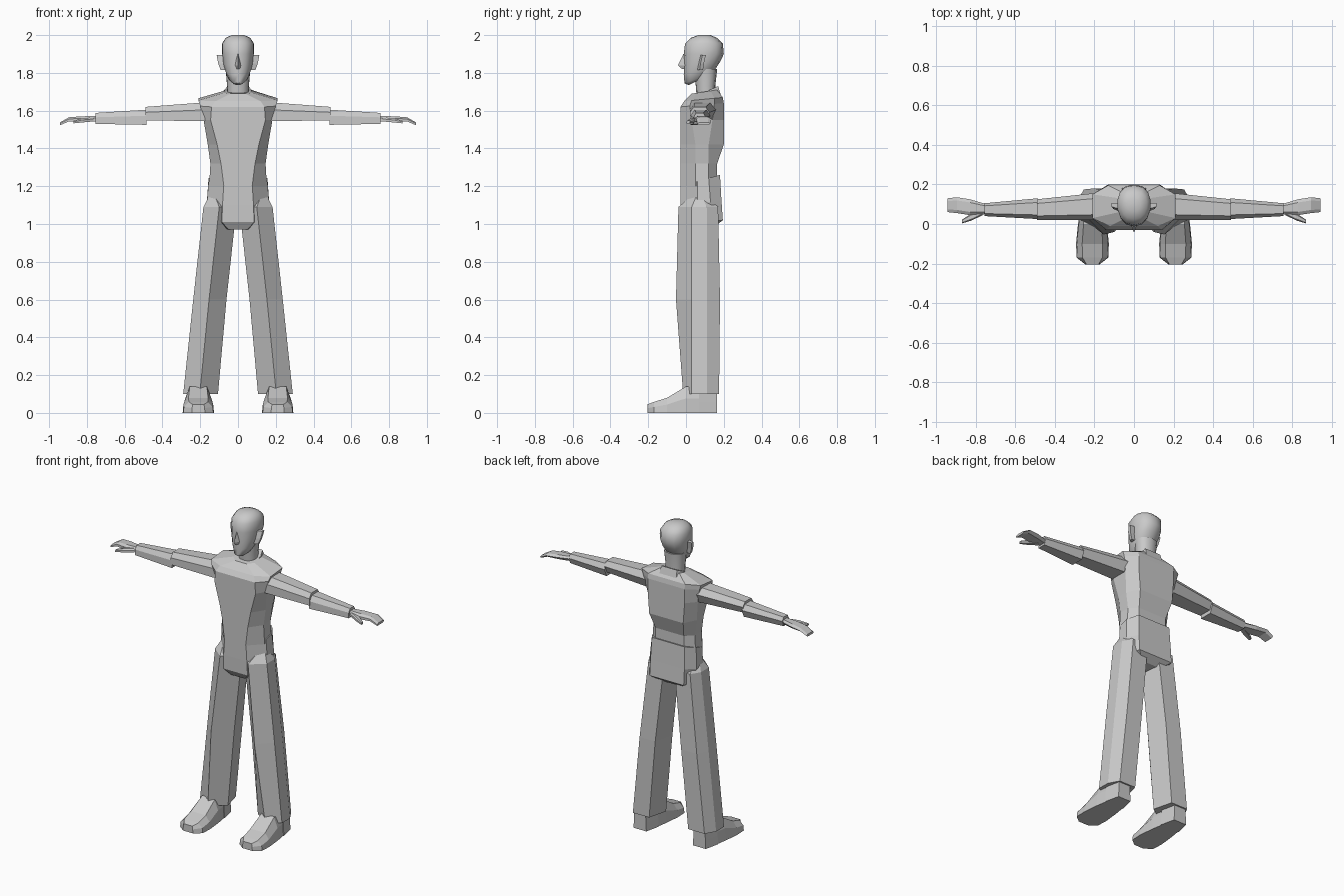
import bpy, bmesh, math
from mathutils import Vector

default_cube = bpy.data.objects.get("Cube")
if default_cube:
    bpy.data.objects.remove(default_cube, do_unlink=True)

grey = bpy.data.materials.new("plain_grey")
grey.use_nodes = True
grey.diffuse_color = (0.59, 0.59, 0.59, 1)
grey.node_tree.nodes["Principled BSDF"].inputs["Base Color"].default_value = grey.diffuse_color


def loft(name, rings, side=1, smooth=False):
    """Skin a list of equal-sized point rings and cap both ends."""
    bm = bmesh.new()
    rows = [[bm.verts.new((x * side, y, z)) for x, y, z in ring] for ring in rings]
    for low, high in zip(rows, rows[1:]):
        for i in range(len(low)):
            j = (i + 1) % len(low)
            bm.faces.new((low[i], low[j], high[j], high[i]))
    bm.faces.new(rows[0])
    bm.faces.new(rows[-1])
    bmesh.ops.recalc_face_normals(bm, faces=bm.faces)
    mesh = bpy.data.meshes.new(name)
    bm.to_mesh(mesh)
    bm.free()
    mesh.materials.append(grey)
    obj = bpy.data.objects.new(name, mesh)
    bpy.context.collection.objects.link(obj)
    if smooth:
        bpy.ops.object.select_all(action="DESELECT")
        obj.select_set(True)
        bpy.context.view_layer.objects.active = obj
        bpy.ops.object.shade_smooth_by_angle(angle=math.radians(50))
    return obj


def body_ring(z_front, z_back, front, side, back, y_front, y_a, y_b, y_back):
    """Eight-sided symmetric section; half widths at front, side and back."""
    half = [(front, y_front), (side, y_a), (side, y_b), (back, y_back)]
    outline = half + [(-x, y) for x, y in reversed(half)]
    slope = (z_back - z_front) / (y_back - y_front)
    return [(x, y, z_front + slope * (y - y_front)) for x, y in outline]


def oval_ring(z_front, z_back, half_width, y_front, y_back, count=14):
    """Rounded section with a slightly narrower front."""
    ring = []
    for i in range(count):
        angle = math.tau * (i + 0.5) / count
        c, s = math.cos(angle), math.sin(angle)
        along = (s + 1) / 2
        x = half_width * math.copysign(abs(c) ** 0.8, c) * (0.92 + 0.1 * along)
        ring.append((x, y_front + along * (y_back - y_front),
                     z_front + along * (z_back - z_front)))
    return ring


def arm_ring(x, y_front, y_back, bottom, top):
    """Six-sided limb section with a bevelled upper side."""
    middle = bottom + 0.6 * (top - bottom)
    inset = 0.2 * (y_back - y_front)
    return [(x, y_front, bottom), (x, y_back - inset, bottom), (x, y_back, middle),
            (x, y_back - inset, top), (x, y_front + inset, top), (x, y_front, middle)]


def foot_ring(y, half_bottom, half_top, height, centre=0.21):
    """Trapezoid section with a flat sole."""
    shoulder = height * 0.55
    return [(centre - half_bottom, y, 0), (centre + half_bottom, y, 0),
            (centre + half_bottom * 0.95, y, shoulder), (centre + half_top, y, height),
            (centre - half_top, y, height), (centre - half_bottom * 0.95, y, shoulder)]


# Torso: chest, shoulders and waist
loft("torso", [
    body_ring(1.2, 1.2, .075, .153, .1, -.03, .05, .12, .165),
    body_ring(1.32, 1.32, .09, .146, .1, -.03, .05, .12, .165),
    body_ring(1.42, 1.42, .11, .16, .12, -.03, .05, .12, .2),
    body_ring(1.55, 1.55, .145, .182, .13, -.03, .03, .14, .2),
    body_ring(1.62, 1.64, .14, .2, .13, -.03, .02, .15, .2),
    body_ring(1.65, 1.67, .12, .21, .13, -.01, .03, .15, .195),
    body_ring(1.69, 1.71, .04, .075, .07, .03, .06, .13, .165),
])

# Hips
loft("pelvis", [
    body_ring(1.2, 1.26, .076, .156, .115, -.028, .06, .12, .18),
    body_ring(1.1, 1.12, .082, .165, .12, -.028, .06, .13, .188),
    body_ring(1.01, 1.02, .085, .13, .12, -.026, .05, .14, .195),
    body_ring(.97, .985, .05, .07, .07, 0, .05, .11, .15),
])

# Neck, collar and head
loft("neck", [
    oval_ring(1.62, 1.62, .058, .06, .155),
    oval_ring(1.73, 1.73, .06, .052, .155),
    oval_ring(1.82, 1.82, .068, .04, .165),
], smooth=True)
loft("collar", [
    body_ring(1.64, 1.68, .03, .085, .06, .015, .06, .14, .185),
    body_ring(1.665, 1.73, .015, .07, .055, .025, .06, .13, .17),
])
loft("head", [
    oval_ring(1.735, 1.79, .035, .015, .12),
    oval_ring(1.745, 1.8, .052, -.008, .145),
    oval_ring(1.79, 1.83, .07, -.012, .162),
    oval_ring(1.84, 1.86, .082, -.01, .182),
    oval_ring(1.9, 1.9, .087, -.012, .2),
    oval_ring(1.955, 1.955, .088, -.005, .195),
    oval_ring(1.985, 1.985, .068, .025, .165),
    oval_ring(2, 2, .035, .065, .13),
], smooth=True)


def nose_ring(z, half_width, y_tip):
    return [(-half_width, .01, z), (0, y_tip, z), (half_width, .01, z)]


loft("nose", [nose_ring(1.9, .012, -.014), nose_ring(1.84, .022, -.043),
              nose_ring(1.82, .018, -.02)])


def ear_ring(z, reach, y_start):
    y_end = y_start + .03
    return [(.07, y_start, z), (reach, y_start + .012, z), (reach, y_end, z), (.07, y_end, z)]


# Leg sections: front ridge, two outer, two back and one inner corner
def leg_ring(z, centre, half, y_ridge, y_back):
    return [(centre + .05 * half, y_ridge, z), (centre + half, .03, z),
            (centre + half, .11, z), (centre + .6 * half, y_back, z),
            (centre - .65 * half, y_back, z), (centre - half, .05, z)]


for label, side in (("left", 1), ("right", -1)):
    loft(label + "_ear", [ear_ring(1.815, .092, .06), ear_ring(1.85, .105, .065),
                          ear_ring(1.895, .113, .075)], side)

    # Trouser leg, closed by a low peak at the hip
    hip = leg_ring(1.09, .095, .088, -.04, .17)
    peak = Vector((.135, .07, 1.15))
    cap = [Vector((x, y, 1.15)).lerp(peak, .65) for x, y, z in hip]
    loft(label + "_leg", [leg_ring(.1, .198, .092, -.015, .175),
                          leg_ring(.6, .149, .088, -.053, .18), hip, cap], side)

    # Shoe with a separate heel
    loft(label + "_shoe", [
        foot_ring(-.205, .035, .03, .045), foot_ring(-.17, .08, .05, .058),
        foot_ring(-.1, .083, .052, .08), foot_ring(0, .073, .045, .14),
        foot_ring(.08, .06, .045, .14)], side)
    loft(label + "_heel", [foot_ring(.07, .066, .06, .1),
                           foot_ring(.165, .045, .04, .1)], side)

    # Arm stretched out sideways
    loft(label + "_upper_arm", [arm_ring(.16, .02, .16, 1.545, 1.645),
                                arm_ring(.49, .02, .125, 1.548, 1.62)], side)
    loft(label + "_forearm", [arm_ring(.485, .025, .13, 1.525, 1.605),
                              arm_ring(.755, .04, .105, 1.53, 1.588)], side)

    # Hand with joined fingers and a thumb
    loft(label + "_hand", [
        arm_ring(.745, .05, .1, 1.543, 1.572), arm_ring(.83, .045, .125, 1.542, 1.57),
        arm_ring(.895, .055, .135, 1.543, 1.565), arm_ring(.942, .06, .13, 1.523, 1.538)], side)
    loft(label + "_thumb", [
        arm_ring(.765, .045, .08, 1.543, 1.565), arm_ring(.82, .018, .055, 1.538, 1.56),
        arm_ring(.87, .003, .022, 1.533, 1.547)], side)
